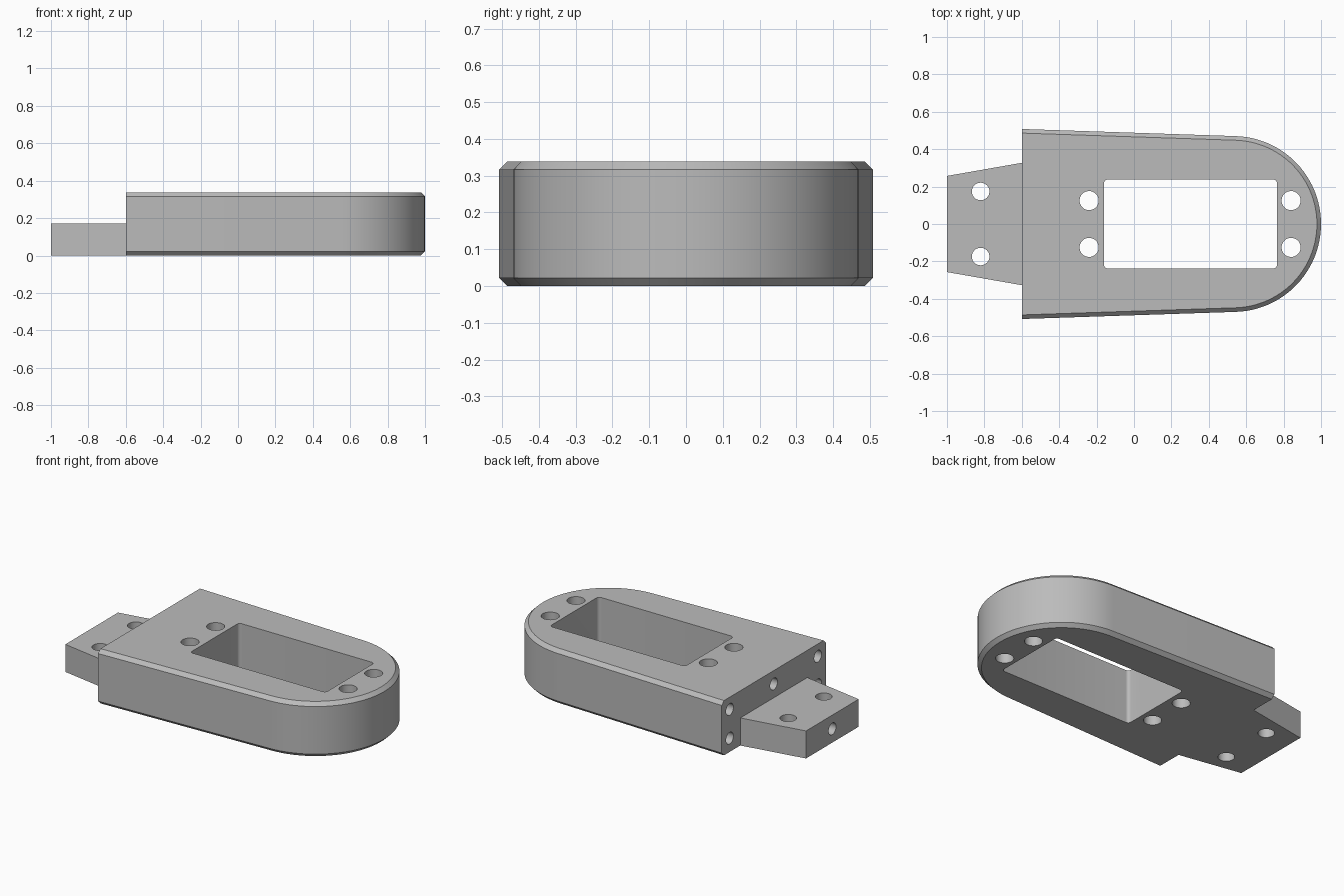
import bpy, bmesh, math
from mathutils import Matrix, Vector

if "Cube" in bpy.data.objects:
    bpy.data.objects.remove(bpy.data.objects["Cube"])

HEIGHT, TANG_HEIGHT, CHAMFER = 0.338, 0.17, 0.022
STEP_X = -0.6

grey = bpy.data.materials.new("plain grey")
grey.use_nodes = True
grey.diffuse_color = (0.5, 0.5, 0.5, 1)
grey.node_tree.nodes["Principled BSDF"].inputs["Base Color"].default_value = grey.diffuse_color


def loft(bm, rings):
    """Skin a stack of equal-length rings and cap both ends."""
    loops = [[bm.verts.new(p) for p in ring] for ring in rings]
    n = len(loops[0])
    for low, high in zip(loops, loops[1:]):
        for i in range(n):
            j = (i + 1) % n
            bm.faces.new((low[i], low[j], high[j], high[i]))
    bm.faces.new(loops[0][::-1])
    bm.faces.new(loops[-1])


def at_height(outline, z):
    return [(x, y, z) for x, y in outline]


def make_object(name, bm):
    bmesh.ops.recalc_face_normals(bm, faces=bm.faces)
    mesh = bpy.data.meshes.new(name)
    bm.to_mesh(mesh)
    bm.free()
    mesh.materials.append(grey)
    obj = bpy.data.objects.new(name, mesh)
    bpy.context.collection.objects.link(obj)
    return obj


def add_hole(bm, center, radius, depth, axis):
    turn = Vector((0, 0, 1)).rotation_difference(Vector(axis)).to_matrix().to_4x4()
    bmesh.ops.create_cone(bm, cap_ends=True, segments=32, radius1=radius, radius2=radius,
                          depth=depth, matrix=Matrix.Translation(center) @ turn)


def cut(obj, bm):
    cutter = make_object(obj.name + "_cutter", bm)
    cutter.hide_render = True
    mod = obj.modifiers.new("holes", "BOOLEAN")
    mod.operation, mod.solver, mod.object = "DIFFERENCE", "EXACT", cutter
    bpy.ops.object.select_all(action="DESELECT")
    bpy.context.view_layer.objects.active = obj
    obj.select_set(True)
    bpy.ops.object.modifier_apply(modifier=mod.name)
    bpy.data.objects.remove(cutter)
    bpy.ops.object.shade_smooth_by_angle(angle=math.radians(30))


def body_outline(inset):
    """Slightly tapered slab with a round nose."""
    sweep, steps = math.radians(88), 48
    radius, half = 0.47 - inset, 0.508 - inset
    points = [(STEP_X, -half)]
    for i in range(steps + 1):
        a = sweep * (2 * i / steps - 1)
        points.append((0.53 + radius * math.cos(a), radius * math.sin(a)))
    return points + [(STEP_X, half)]


def rounded_rectangle(x0, x1, half, r, steps=6):
    points = []
    corners = [(x1 - r, half - r), (x0 + r, half - r), (x0 + r, r - half), (x1 - r, r - half)]
    for k, (x, y) in enumerate(corners):
        for i in range(steps + 1):
            a = math.pi / 2 * (k + i / steps)
            points.append((x + r * math.cos(a), y + r * math.sin(a)))
    return points


# Main body, chamfered along its sides and nose
bm = bmesh.new()
loft(bm, [at_height(body_outline(inset), z) for inset, z in (
    (CHAMFER, 0), (0, CHAMFER), (0, HEIGHT - CHAMFER), (CHAMFER, HEIGHT))])
body = make_object("body", bm)

# Window, screw holes and blind end holes in the body
bm = bmesh.new()
window = rounded_rectangle(-0.16, 0.765, 0.238, 0.02)
loft(bm, [at_height(window, -0.1), at_height(window, HEIGHT + 0.1)])
for side in (-1, 1):
    for x in (-0.24, 0.84):
        add_hole(bm, (x, side * 0.125, HEIGHT / 2), 0.051, 1, (0, 0, 1))
    for z in (0.085, 0.262):
        add_hole(bm, (STEP_X, side * 0.43, z), 0.036, 0.4, (1, 0, 0))
add_hole(bm, (STEP_X, 0, 0.255), 0.036, 0.4, (1, 0, 0))
cut(body, bm)

# Tapered tang at the square end
bm = bmesh.new()
tang_outline = [(-1, -0.257), (STEP_X, -0.327), (STEP_X, 0.327), (-1, 0.257)]
loft(bm, [at_height(tang_outline, 0), at_height(tang_outline, TANG_HEIGHT)])
tang = make_object("tang", bm)

# Screw holes and blind end hole in the tang
bm = bmesh.new()
for side in (-1, 1):
    add_hole(bm, (-0.82, side * 0.174, TANG_HEIGHT / 2), 0.047, 1, (0, 0, 1))
add_hole(bm, (-1, 0, TANG_HEIGHT / 2), 0.036, 0.4, (1, 0, 0))
cut(tang, bm)
